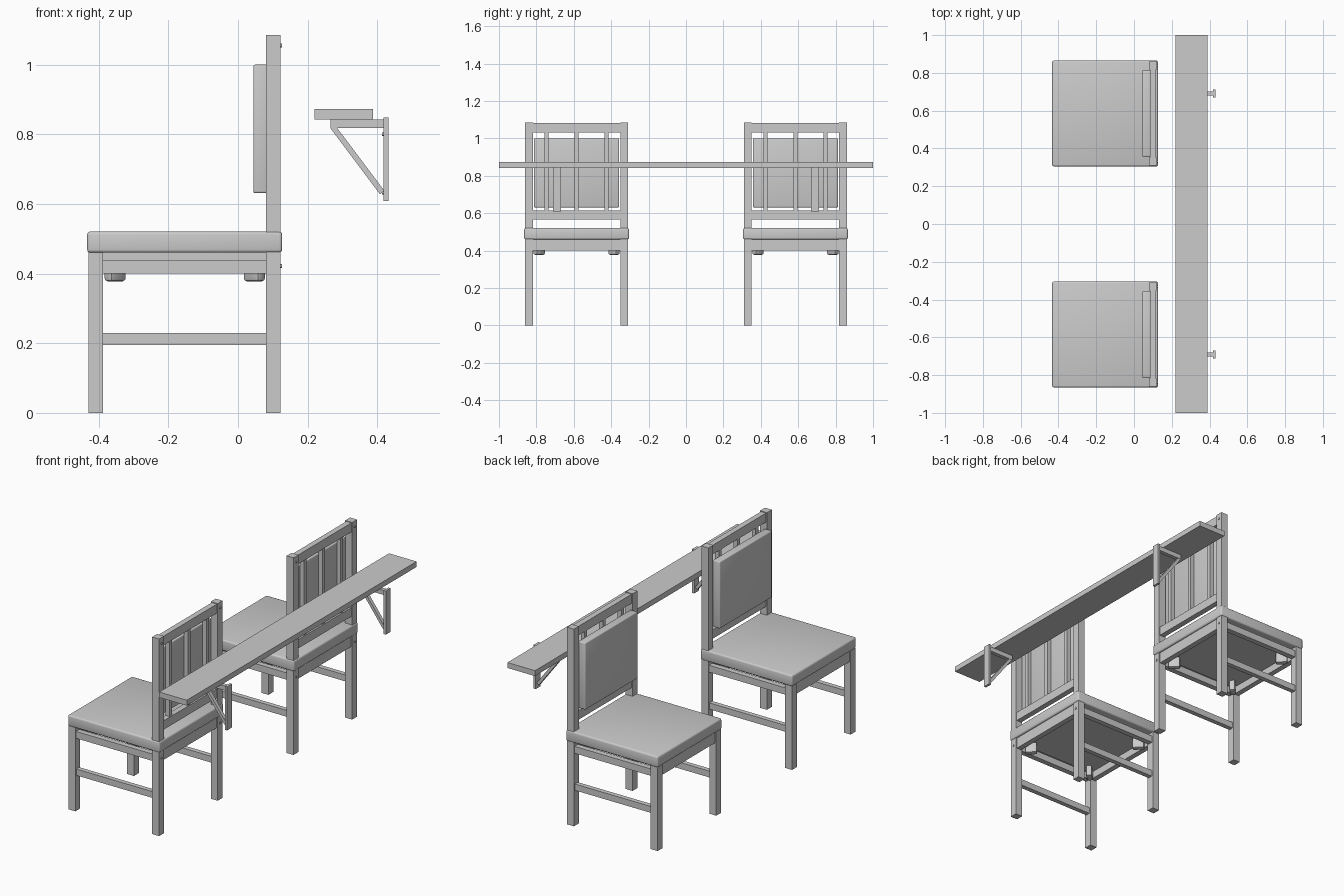
import bpy, bmesh, math
from mathutils import Matrix, Vector

if "Cube" in bpy.data.objects:
    bpy.data.objects.remove(bpy.data.objects["Cube"])


def box(name, x, y, z, bevel=0.0, segments=3, spin=0.0, tilt=0.0):
    """Box from (min, max) ranges, turned about its own centre."""
    spans = [sorted(r) for r in (x, y, z)]
    size = [b - a for a, b in spans]
    centre = Vector([(a + b) / 2 for a, b in spans])
    bm = bmesh.new()
    bmesh.ops.create_cube(bm, size=1, matrix=Matrix.Diagonal((*size, 1)))
    if bevel:
        bmesh.ops.bevel(bm, geom=bm.edges[:], offset=bevel, segments=segments,
                        profile=0.5, affect='EDGES')
    mesh = bpy.data.meshes.new(name)
    bm.to_mesh(mesh)
    bm.free()
    ob = bpy.data.objects.new(name, mesh)
    bpy.context.collection.objects.link(ob)
    ob.location = centre
    ob.rotation_euler = (0, tilt, spin)
    if bevel:
        mesh.shade_smooth()
        mesh.set_sharp_from_angle(angle=math.radians(35))
    return ob


def screw(name, x, y, z, r=0.006, depth=0.01):
    """Small screw head facing along x."""
    bpy.ops.mesh.primitive_cylinder_add(vertices=12, radius=r, depth=depth,
                                        location=(x, y, z), rotation=(0, math.pi / 2, 0))
    bpy.context.object.name = name


def chair(cy):
    def span(a, b):
        return (cy + a, cy + b)

    # cushions
    box("seat_cushion", (-0.433, 0.127), span(-0.28, 0.28), (0.46, 0.521), 0.009)
    box("back_cushion", (0.044, 0.088), span(-0.228, 0.228), (0.631, 1.0), 0.006)
    # seat board
    box("seat_board", (-0.39, 0.085), span(-0.235, 0.235), (0.437, 0.461))
    for s in (-1, 1):
        # legs, side rails and stretchers
        box("front_leg", (-0.43, -0.388), span(s * 0.234, s * 0.276), (0, 0.461))
        box("back_post", (0.08, 0.122), span(s * 0.234, s * 0.276), (0, 1.086))
        box("side_rail", (-0.388, 0.08), span(s * 0.24, s * 0.27), (0.40, 0.438))
        box("side_stretcher", (-0.388, 0.08), span(s * 0.242, s * 0.268), (0.195, 0.23))
        # screw heads on the posts
        for z in (0.422, 1.055):
            screw("post_screw", 0.121, cy + s * 0.255, z)
        # diagonal corner braces below the seat
        for bx, d in ((-0.353, -1), (0.047, 1)):
            box("corner_brace", (bx - 0.031, bx + 0.031),
                span(s * 0.2 - 0.016, s * 0.2 + 0.016), (0.378, 0.439),
                0.008, 2, spin=d * s * math.pi / 4)
    # cross rails
    box("front_rail", (-0.424, -0.394), span(-0.234, 0.234), (0.40, 0.461))
    box("back_rail", (0.086, 0.116), span(-0.234, 0.234), (0.40, 0.461))
    box("lower_back_rail", (0.086, 0.117), span(-0.234, 0.234), (0.567, 0.616))
    box("top_back_rail", (0.086, 0.117), span(-0.234, 0.234), (1.032, 1.082))
    # upright back slats
    for sy in (-0.16, 0, 0.16):
        box("back_slat", (0.089, 0.112), span(sy - 0.011, sy + 0.011), (0.616, 1.032))


for cy in (-0.585, 0.585):
    chair(cy)

# long shelf with two wall brackets
box("shelf", (0.22, 0.388), (-1, 1), (0.843, 0.873))
for by in (-0.69, 0.69):
    box("bracket_upright", (0.418, 0.432), (by - 0.021, by + 0.021), (0.608, 0.848))
    box("bracket_arm", (0.265, 0.418), (by - 0.011, by + 0.011), (0.818, 0.843))
    a, b = Vector((0.272, 0.822)), Vector((0.414, 0.633))
    mid, d = (a + b) / 2, b - a
    box("bracket_strut", (mid.x - d.length / 2, mid.x + d.length / 2),
        (by - 0.01, by + 0.01), (mid.y - 0.008, mid.y + 0.008),
        tilt=-math.atan2(d.y, d.x))
    for z in (0.80, 0.632):
        screw("bracket_screw", 0.416, by, z, 0.005, 0.006)
